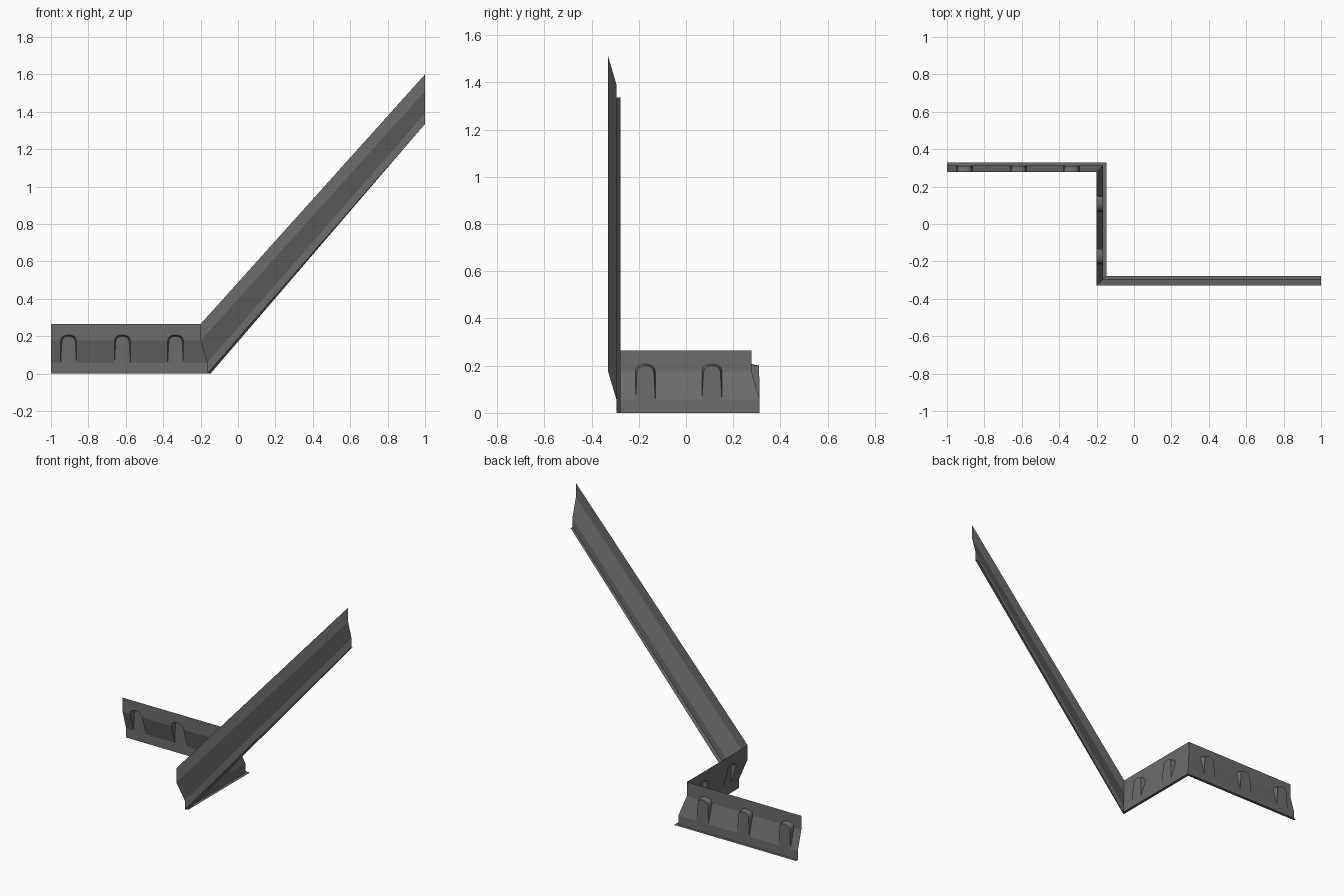
import bpy, bmesh, math

if "Cube" in bpy.data.objects:
    bpy.data.objects.remove(bpy.data.objects["Cube"])

# single flat colour
grey = bpy.data.materials.new("dark grey metal")
grey.diffuse_color = (0.15, 0.15, 0.15, 1)
grey.use_nodes = True
grey.node_tree.nodes["Principled BSDF"].inputs["Base Color"].default_value = grey.diffuse_color

# sheet cross-section: heights and sideways depth
Z_TOP, Z_BEND, Z_LOW = 0.265, 0.176, 0.057
D_LOW, D_LIP = 0.035, 0.053
X0, Y_BACK, Y_FRONT = -0.20, 0.277, -0.33
RISE = 1.335


def head(c, hw, z0, h, d, n=8):
    """Rounded top of a pocket, left to right."""
    return [(c - hw * math.cos(math.pi * i / n),
             z0 + h * math.sin(math.pi * i / n) ** 0.8, d) for i in range(n + 1)]


def panel(name, place, lo, hi, pockets=()):
    """Bent sheet between the mitred ends lo(d), hi(d), with pressed pockets."""
    bm = bmesh.new()

    def face(pts):
        bm.faces.new([bm.verts.new(place(*p)) for p in pts])

    # horizontal lip and lower vertical band
    face([(lo(D_LIP), 0, D_LIP), (hi(D_LIP), 0, D_LIP),
          (hi(D_LOW), 0, D_LOW), (lo(D_LOW), 0, D_LOW)])
    face([(lo(D_LOW), 0, D_LOW), (hi(D_LOW), 0, D_LOW),
          (hi(D_LOW), Z_LOW, D_LOW), (lo(D_LOW), Z_LOW, D_LOW)])

    hw = 0.042
    edge = [(lo(0), Z_BEND, 0)]
    left_low, left_top = lo(D_LOW), lo(0)
    for c in pockets:
        # sloped band up to this pocket
        face([(left_low, Z_LOW, D_LOW), (c - hw, Z_LOW, D_LOW),
              (c - hw, Z_BEND, 0), (left_top, Z_BEND, 0)])
        left_low = left_top = c + hw
        outer = head(c, hw, Z_BEND, 0.031, 0)
        edge += outer
        # pocket floor and its walls
        rim = [(c - hw, Z_LOW, D_LOW)] + outer + [(c + hw, Z_LOW, D_LOW)]
        floor = ([(c - hw, Z_LOW, D_LOW)] + head(c, hw - 0.006, 0.168, 0.032, 0.033)
                 + [(c + hw, Z_LOW, D_LOW)])
        face(floor)
        for i in range(len(rim) - 1):
            quad = [rim[i], rim[i + 1], floor[i + 1], floor[i]]
            face(list(dict.fromkeys(quad)))
    face([(left_low, Z_LOW, D_LOW), (hi(D_LOW), Z_LOW, D_LOW),
          (hi(0), Z_BEND, 0), (left_top, Z_BEND, 0)])

    # upper vertical band, notched by the pocket heads
    edge.append((hi(0), Z_BEND, 0))
    face(edge + [(hi(0), Z_TOP, 0), (lo(0), Z_TOP, 0)])

    bmesh.ops.remove_doubles(bm, verts=bm.verts, dist=0.0005)
    bmesh.ops.recalc_face_normals(bm, faces=bm.faces)
    me = bpy.data.meshes.new(name)
    bm.to_mesh(me)
    bm.free()
    me.materials.append(grey)
    ob = bpy.data.objects.new(name, me)
    bpy.context.collection.objects.link(ob)
    return ob


def corner(d):
    return X0 + d


# level back panel with three pockets
panel("back_panel", lambda s, z, d: (s, Y_BACK + d, z),
      lambda d: -1.0, corner, (-0.906, -0.618, -0.334))

# connecting panel with two pockets
panel("middle_panel", lambda s, z, d: (X0 + d, s, z),
      lambda d: Y_FRONT + d, lambda d: Y_BACK + d, (-0.172, 0.11))

# rising front panel, sheared upward along x
panel("rising_panel",
      lambda s, z, d: (s, Y_FRONT + d, z + RISE * (s - corner(d)) / (1 - corner(d))),
      corner, lambda d: 1.0)
